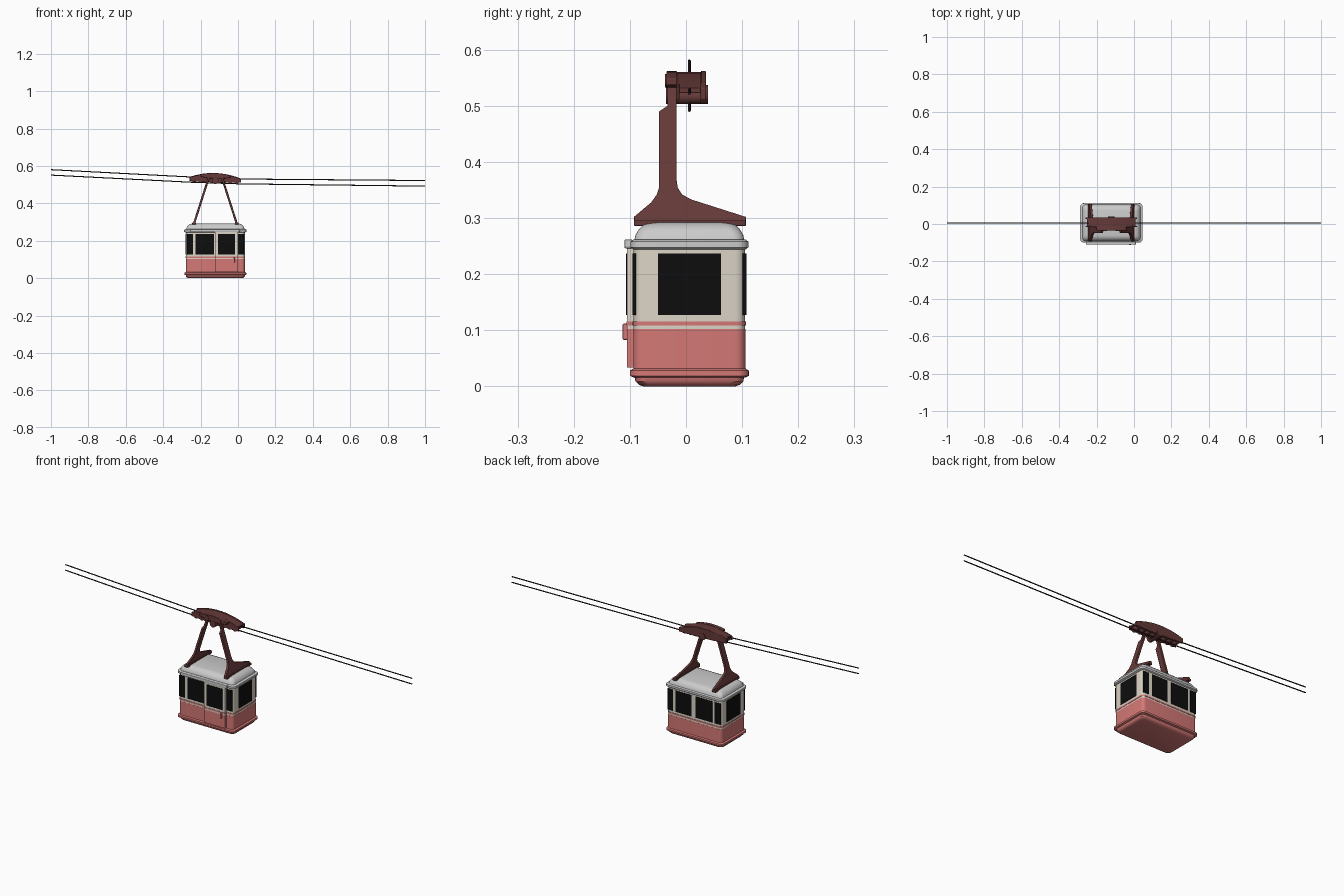
import bpy, bmesh, math
from mathutils import Vector

if "Cube" in bpy.data.objects:
    bpy.data.objects.remove(bpy.data.objects["Cube"])

CX, CY = -0.121, 0.006          # cabin centre


def mat(name, r, g, b):
    m = bpy.data.materials.new(name)
    m.diffuse_color = (r, g, b, 1)
    m.use_nodes = True
    m.node_tree.nodes["Principled BSDF"].inputs["Base Color"].default_value = m.diffuse_color
    return m


PINK = mat("pink_paint", 0.66, 0.19, 0.18)
CREAM = mat("cream_paint", 0.72, 0.66, 0.57)
GLASS = mat("dark_glass", 0.004, 0.004, 0.004)
BROWN = mat("brown_steel", 0.13, 0.042, 0.04)
STEEL = mat("dark_cable", 0.03, 0.015, 0.015)


def finish(name, bm, material=None, smooth=True, bevel=0):
    bmesh.ops.recalc_face_normals(bm, faces=bm.faces[:])
    me = bpy.data.meshes.new(name)
    bm.to_mesh(me)
    bm.free()
    ob = bpy.data.objects.new(name, me)
    bpy.context.collection.objects.link(ob)
    if material:
        me.materials.append(material)
    if bevel:
        b = ob.modifiers.new("bevel", 'BEVEL')
        b.width, b.segments = bevel, 2
    if smooth:
        bpy.ops.object.select_all(action='DESELECT')
        bpy.context.view_layer.objects.active = ob
        ob.select_set(True)
        bpy.ops.object.shade_smooth_by_angle(angle=math.radians(35))
    return ob


def loft(name, rings, material=None):
    """Stack of rounded rectangles (half x, half y, corner radius, z)."""
    bm = bmesh.new()
    loops = []
    for hx, hy, r, z in rings:
        pts = []
        for q, (sx, sy) in enumerate(((1, 1), (-1, 1), (-1, -1), (1, -1))):
            for k in range(6):
                a = math.pi / 2 * (q + k / 5)
                pts.append(bm.verts.new((CX + sx * (hx - r) + r * math.cos(a),
                                         CY + sy * (hy - r) + r * math.sin(a), z)))
        loops.append(pts)
    for lo, hi in zip(loops, loops[1:]):
        for i in range(len(lo)):
            j = (i + 1) % len(lo)
            bm.faces.new((lo[i], lo[j], hi[j], hi[i]))
    bm.faces.new(loops[0])
    bm.faces.new(loops[-1])
    return finish(name, bm, material)


def box(name, x, y, z, material, bevel=0):
    bm = bmesh.new()
    bmesh.ops.create_cube(bm, size=1)
    for v in bm.verts:
        v.co = [lo + (c + 0.5) * (hi - lo) for c, (lo, hi) in zip(v.co, (x, y, z))]
    return finish(name, bm, material, False, bevel)


def prism(name, pts, place, a, b, material, bevel=0):
    """Extrude a 2D outline; place(u, v, w) gives the 3D point."""
    bm = bmesh.new()
    f = bm.faces.new([bm.verts.new(place(u, v, a)) for u, v in pts])
    g = bm.faces.new([bm.verts.new(place(u, v, b)) for u, v in pts])
    n = len(pts)
    fv, gv = f.verts[:], g.verts[:]
    for i in range(n):
        bm.faces.new((fv[i], fv[(i + 1) % n], gv[(i + 1) % n], gv[i]))
    return finish(name, bm, material, True, bevel)


def cyl_y(name, x, z, r, y0, y1, material=BROWN):
    pts = [(x + r * math.cos(t * math.pi / 10), z + r * math.sin(t * math.pi / 10))
           for t in range(20)]
    return prism(name, pts, lambda u, v, w: (u, w, v), y0, y1, material)


# Cabin shell
loft("floor_pan", [(.145, .082, .02, 0), (.152, .090, .02, .003),
                   (.157, .096, .02, .009), (.158, .098, .02, .018)], PINK)
loft("bottom_bumper", [(.160, .100, .02, .016), (.166, .106, .02, .019),
                       (.166, .106, .02, .028), (.160, .100, .02, .032)], PINK)
loft("lower_body", [(.158, .100, .018, .018), (.158, .100, .018, .102)], PINK)
loft("upper_body", [(.1575, .0995, .018, .102), (.1575, .0995, .018, .25)], CREAM)
loft("waist_stripe", [(.159, .101, .018, .109), (.159, .101, .018, .116)], PINK)
loft("roof_rim", [(.160, .100, .02, .244), (.167, .105, .02, .248),
                  (.167, .105, .02, .258), (.160, .100, .02, .262)])
loft("roof", [(.156, .098, .02, .26), (.154, .096, .02, .27), (.148, .090, .02, .280),
              (.138, .082, .02, .288), (.125, .070, .02, .292)])

# Windows: front and back rows, and one on each end
spans = [(-.274, -.240), (-.226, -.129), (-.107, -.016), (.001, .032)]
for i, (a, b) in enumerate(spans):
    out = .006 if i == 2 else 0
    fy = CY - .0995
    if i == 2:
        fy = -.105
    box(f"front_window_{i}", (a, b), (fy - .002, fy + .004), (.127, .237), GLASS)
    box(f"back_window_{i}", (a, b), (CY + .095, CY + .1015), (.127, .237), GLASS)
for s, n in ((-1, "left"), (1, "right")):
    x = sorted((CX + s * .15, CX + s * .1595))
    box(f"{n}_window", x, (CY - .056, CY + .056), (.127, .237), GLASS)

# Sliding door with its rail and handle
for n, z, m, e in (("lower", (.034, .102), PINK, 0), ("band", (.102, .109), CREAM, 0),
                   ("stripe", (.109, .116), PINK, .001), ("upper", (.116, .246), CREAM, 0)):
    box(f"door_{n}", (-.123, -.001), (-.105 - e, -.092), z, m)
box("door_rail", (-.257, .010), (-.110, -.095), (.246, .262), None, .003)
box("door_handle", (-.026, -.017), (-.113, -.104), (.083, .112), PINK, .002)

# Two hanger legs leaning toward the carriage
leg = [(-.093, .292), (.107, .292), (.107, .302), (.010, .333), (-.007, .342),
       (-.015, .355), (-.017, .37), (-.017, .555), (-.033, .555), (-.033, .500),
       (-.048, .490), (-.048, .355), (-.052, .342), (-.062, .328), (-.093, .302)]
for s, n in ((-1, "left"), (1, "right")):
    prism(f"{n}_hanger", leg,
          lambda u, v, w: (CX + s * (.114 - .32 * (v - .292)) + w, u, v),
          -.006, .006, BROWN, .0015)
    x = CX + s * .114
    box(f"{n}_hanger_foot", (x - .010, x + .010), (-.093, .107), (.286, .297), BROWN, .002)


# Carriage: arched plates, cover, wheels and pivot
def arch(half, top, end_top, low_mid, low_end, tilt=-.035):
    ts = [-1 + i / 6 for i in range(13)]
    up = [(CX + half * t, top - (top - end_top) * t * t + tilt * half * t) for t in ts]
    dn = [(CX + half * t, low_mid + (low_end - low_mid) * t * t + tilt * half * t) for t in ts]
    return up + dn[::-1]


def xz(u, v, w):
    return (u, w, v)


prism("back_side_plate", arch(.137, .562, .537, .512, .515), xz, .026, .036, BROWN, .002)
prism("front_side_plate", arch(.137, .560, .535, .512, .515), xz, -.017, -.012, BROWN, .001)
prism("top_cover", arch(.130, .560, .536, .543, .528), xz, -.014, .028, BROWN)
prism("hanger_beam", arch(.080, .562, .552, .532, .540), xz, -.035, -.016, BROWN, .002)
for i in range(8):
    t = -.112 + i * .032
    cyl_y(f"wheel_{i}", CX + t, .520 - .035 * t, .0125, -.014, .027)
cyl_y("pivot_hub", CX, .520, .017, -.036, .039)
for s, n in ((-1, "left"), (1, "right")):
    cyl_y(f"{n}_pin", CX + s * .035, .545, .012, -.037, -.015)

# Track rope and haul rope
for name, zs in (("track_cable", (.580, .541, .530, .522)),
                 ("haul_cable", (.551, .513, .504, .492))):
    cu = bpy.data.curves.new(name, 'CURVE')
    cu.dimensions = '3D'
    cu.bevel_depth, cu.bevel_resolution, cu.use_fill_caps = .0028, 2, True
    sp = cu.splines.new('POLY')
    sp.points.add(3)
    for p, x, z in zip(sp.points, (-1, -.255, .015, 1), zs):
        p.co = (x, CY, z, 1)
    ob = bpy.data.objects.new(name, cu)
    bpy.context.collection.objects.link(ob)
    cu.materials.append(STEEL)
    bpy.ops.object.select_all(action='DESELECT')
    bpy.context.view_layer.objects.active = ob
    ob.select_set(True)
    bpy.ops.object.convert(target='MESH')
